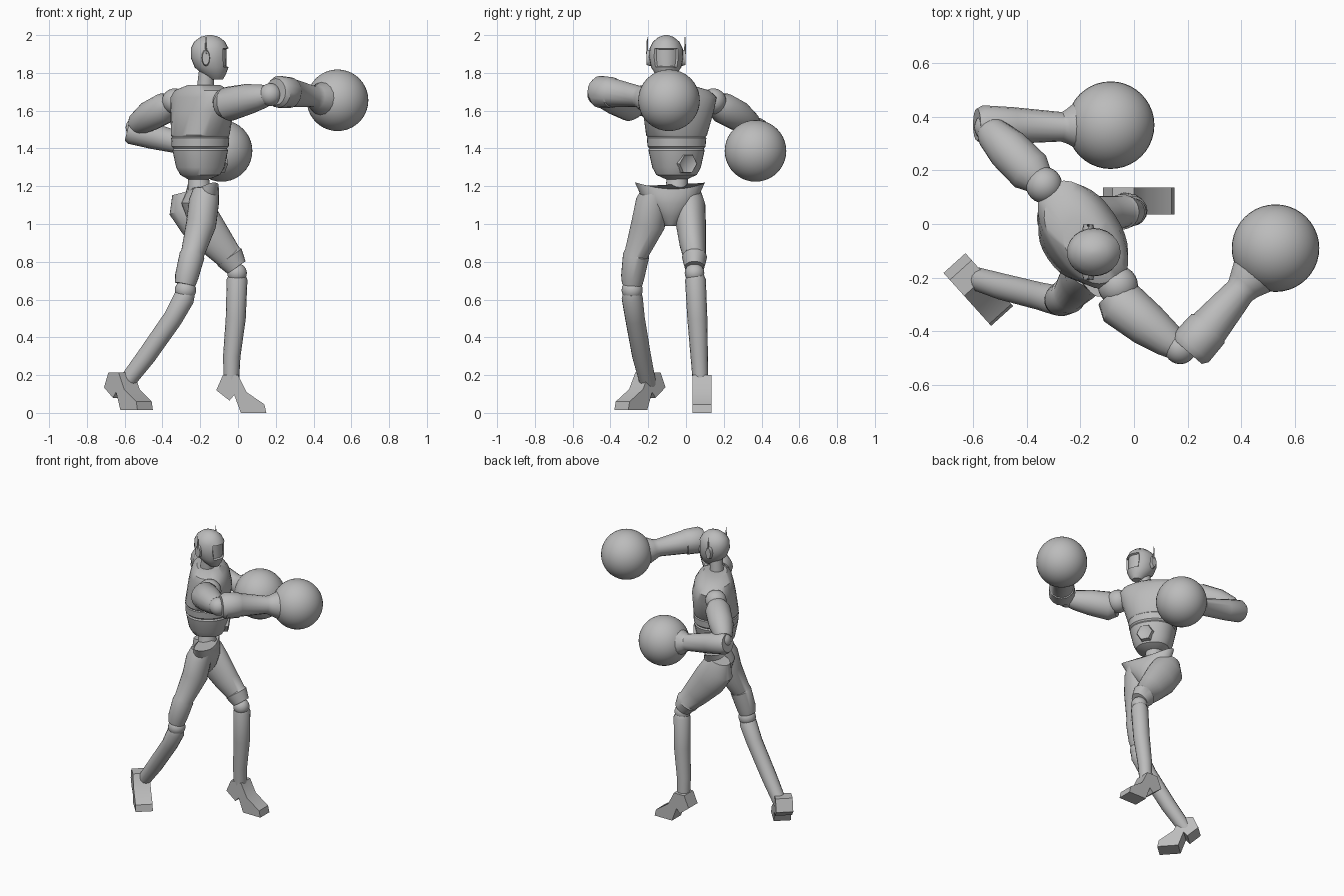
import bpy, bmesh, math
from mathutils import Vector, Matrix

cube = bpy.data.objects.get("Cube")
if cube:
    bpy.data.objects.remove(cube, do_unlink=True)

GREY = (0.5, 0.5, 0.5, 1)
mat = bpy.data.materials.new("plain grey")
mat.use_nodes = True
mat.diffuse_color = GREY
mat.node_tree.nodes["Principled BSDF"].inputs["Base Color"].default_value = GREY


def finish(name, bm, angle=35):
    """Turn a bmesh into a shaded object."""
    bmesh.ops.recalc_face_normals(bm, faces=bm.faces)
    mesh = bpy.data.meshes.new(name)
    bm.to_mesh(mesh)
    bm.free()
    mesh.materials.append(mat)
    obj = bpy.data.objects.new(name, mesh)
    bpy.context.collection.objects.link(obj)
    bpy.ops.object.select_all(action='DESELECT')
    obj.select_set(True)
    bpy.context.view_layer.objects.active = obj
    bpy.ops.object.shade_smooth_by_angle(angle=math.radians(angle))
    return obj


def loft(rings, yaw=0, side=None, flat=False, sides=24, power=1.0):
    """Skin ellipses (x, y, z, side radius[, depth radius]) along a path."""
    bm = bmesh.new()
    side = side or Vector((-math.sin(yaw), math.cos(yaw), 0))
    pts = [Vector(r[:3]) for r in rings]
    loops = []
    for i, r in enumerate(rings):
        t = pts[min(i + 1, len(pts) - 1)] - pts[max(i - 1, 0)]
        t = Vector((0, 0, 1)) if flat else t.normalized()
        u = (side - side.dot(t) * t).normalized()
        v = t.cross(u)
        loop = []
        for k in range(sides):
            a = math.tau * k / sides
            c, s = (math.copysign(abs(f) ** power, f) for f in (math.cos(a), math.sin(a)))
            loop.append(bm.verts.new(pts[i] + u * c * r[3] + v * s * r[-1]))
        loops.append(loop)
    for a, b in zip(loops, loops[1:]):
        for k in range(sides):
            j = (k + 1) % sides
            bm.faces.new((a[k], a[j], b[j], b[k]))
    bm.faces.new(loops[0][::-1])
    bm.faces.new(loops[-1])
    bmesh.ops.recalc_face_normals(bm, faces=bm.faces)
    return bm


def ball(name, centre, radius, segments=24):
    bm = bmesh.new()
    bmesh.ops.create_uvsphere(bm, u_segments=segments, v_segments=segments // 2, radius=radius,
                              matrix=Matrix.Translation(centre))
    finish(name, bm)


def prism(name, profile, width, origin, yaw):
    """Extrude a side profile across its width, then turn and place it."""
    bm = bmesh.new()
    face = bm.faces.new([bm.verts.new((x, -width / 2, z)) for x, z in profile])
    new = bmesh.ops.extrude_face_region(bm, geom=[face])["geom"]
    for v in new:
        if isinstance(v, bmesh.types.BMVert):
            v.co.y += width
    bm.transform(Matrix.Translation(origin) @ Matrix.Rotation(yaw, 4, 'Z'))
    finish(name, bm)


UP = Vector((0, 0, 1))
CHEST_YAW = math.radians(34)
HIP_YAW = math.radians(18)

# Head with recessed visor
HX, HY = -0.15, -0.105
bm = loft([(HX + .035, HY, 1.765, .03, .035), (HX + .025, HY, 1.79, .055, .06),
           (HX + .01, HY, 1.83, .08, .09), (HX, HY, 1.88, .09, .1), (HX, HY, 1.93, .088, .1),
           (HX, HY, 1.965, .07, .082), (HX, HY, 1.99, .04, .05), (HX, HY, 2.0, .01, .012)],
          flat=True)
visor = [f for f in bm.faces if f.normal.x > 0.6 and 1.83 < f.calc_center_median().z < 1.93]
bmesh.ops.inset_region(bm, faces=visor, thickness=0.005, depth=-0.012)
finish("head", bm)
finish("neck", loft([(-.175, -.095, 1.70, .045), (-.165, -.1, 1.81, .042)]))

# Ear pods with thin aerials
for label, s in (("left", 1), ("right", -1)):
    bm = bmesh.new()
    bmesh.ops.create_cone(bm, cap_ends=True, segments=12, radius1=.045, radius2=.038, depth=.022,
                          matrix=Matrix.Translation((HX - .02, HY + s * .092, 1.88))
                          @ Matrix.Diagonal((.5, 1, 1, 1)) @ Matrix.Rotation(-s * math.pi / 2, 4, 'X'))
    finish(label + "_ear_pod", bm)
    y = HY + s * .1
    finish(label + "_aerial", loft([(HX - .02, y, 1.9, .006), (HX - .02, y, 1.99, .002)], sides=8))

# Torso with belt grooves
CX, CY = -0.2, -0.05
finish("torso", loft([(CX - .01, CY, 1.235, .05, .05), (CX, CY, 1.26, .105, .10),
                      (CX, CY, 1.30, .125, .122), (CX, CY, 1.39, .145, .14),
                      (CX, CY, 1.40, .14, .135), (CX, CY, 1.41, .15, .143),
                      (CX, CY, 1.455, .155, .145), (CX, CY, 1.46, .149, .14),
                      (CX, CY, 1.47, .16, .145), (CX + .01, CY + .01, 1.6, .2, .14),
                      (CX + .01, CY + .01, 1.67, .222, .125), (CX + .01, CY, 1.708, .19, .108),
                      (CX + .02, CY - .02, 1.735, .10, .075)],
                     yaw=CHEST_YAW, flat=True, sides=32, power=.88))
finish("waist", loft([(-.2, -.055, 1.12, .075), (-.205, -.05, 1.18, .06), (-.21, -.045, 1.25, .055)]))

# Hexagonal belly plate
bm = bmesh.new()
bmesh.ops.create_cone(bm, cap_ends=True, segments=6, radius1=.06, radius2=.052, depth=.03)
top = [f for f in bm.faces if f.normal.z > .9]
bmesh.ops.inset_region(bm, faces=top, thickness=.012, depth=-.006)
bm.transform(Matrix.Translation((-.09, .005, 1.32)) @ Matrix.Rotation(math.radians(28), 4, 'Z')
             @ Matrix.Rotation(math.radians(97), 4, 'Y'))
finish("belly_plate", bm)

# Pelvis with raised hip corners
bm = loft([(-.2, -.085, .99, .03, .04), (-.2, -.085, 1.04, .075, .075), (-.2, -.085, 1.11, .14, .095),
           (-.19, -.085, 1.16, .165, .078), (-.185, -.085, 1.185, .195, .06)],
          yaw=HIP_YAW, flat=True)
for v in bm.verts:
    if v.co.z > 1.18:
        across = (v.co.y + .085) * math.cos(HIP_YAW) - (v.co.x + .185) * math.sin(HIP_YAW)
        v.co.z += .035 * (across / .195) ** 2
finish("pelvis", bm)

# Legs: thigh, knee, shin
legs = {
    "right": ([(-.17, -.165, 1.17, .07, .07), (-.18, -.18, 1.12, .085, .08), (-.195, -.2, 1.0, .09, .08),
               (-.24, -.262, .845, .064, .062), (-.243, -.264, .835, .07, .067),
               (-.272, -.282, .72, .062, .062), (-.28, -.285, .68, .054, .054)],
              (-.278, -.285, .65), .056,
              [(-.27, -.287, .64, .045), (-.285, -.285, .61, .056), (-.345, -.27, .5, .052),
               (-.485, -.235, .3, .05), (-.6, -.2, .15, .043)]),
    "left": ([(-.28, .02, 1.17, .06, .07), (-.262, .02, 1.1, .082, .112), (-.2, .025, 1.01, .08, .112),
              (-.11, .035, .9, .07, .09), (-.05, .045, .83, .06, .073),
              (-.045, .045, .824, .066, .078), (-.008, .045, .77, .052, .058)],
             (-.005, .045, .74), .052,
             [(-.005, .05, .73, .045), (-.005, .05, .705, .055), (-.012, .06, .5, .053),
              (-.033, .07, .3, .046), (-.036, .078, .14, .04)]),
}
for label, (thigh, knee, radius, shin) in legs.items():
    finish(label + "_thigh", loft(thigh))
    ball(label + "_knee", knee, radius)
    finish(label + "_shin", loft(shin, sides=16))

# Feet: heel spur, arch and toe block
foot = [(-.045, .2), (-.08, .12), (-.01, .065), (.015, .095), (.05, 0), (.185, 0),
        (.175, .045), (.08, .11), (.035, .2)]
prism("left_foot", foot, .1, (-.035, .085, 0), 0)
prism("right_foot", foot, .11, (-.615, -.205, .015), math.radians(-48))

# Arms: shoulder, upper arm, elbow, forearm, round glove
arms = {
    "left": ((-.335, .145, 1.65), .068,
             [(-.355, .165, 1.635, .06), (-.385, .195, 1.615, .082), (-.47, .28, 1.57, .08),
              (-.53, .34, 1.53, .062), (-.55, .36, 1.52, .045)],
             (-.54, .36, 1.51), .055,
             [(-.585, .37, 1.5, .06), (-.565, .37, 1.495, .072), (-.45, .367, 1.465, .068),
              (-.27, .362, 1.42, .055), (-.25, .362, 1.415, .064), (-.215, .365, 1.41, .088),
              (-.17, .367, 1.4, .09)],
             (-.087, .368, 1.387)),
    "right": ((-.06, -.23, 1.645), .075,
              [(-.075, -.26, 1.63, .07), (-.05, -.295, 1.635, .092), (.05, -.375, 1.66, .082),
               (.13, -.435, 1.675, .064), (.16, -.46, 1.68, .05)],
              (.172, -.462, 1.685), .06,
              [(.2, -.475, 1.70, .07), (.215, -.458, 1.70, .085), (.275, -.39, 1.695, .082),
               (.28, -.385, 1.695, .076), (.395, -.25, 1.675, .057), (.41, -.23, 1.67, .066),
               (.44, -.195, 1.665, .088), (.47, -.16, 1.66, .09)],
              (.527, -.09, 1.655)),
}
for label, (shoulder, s_rad, upper, elbow, e_rad, fore, glove) in arms.items():
    ball(label + "_shoulder", shoulder, s_rad)
    finish(label + "_upper_arm", loft(upper, side=UP, sides=16))
    ball(label + "_elbow", elbow, e_rad)
    finish(label + "_forearm", loft(fore, side=UP, sides=16))
    ball(label + "_glove", glove, .163, 40)
